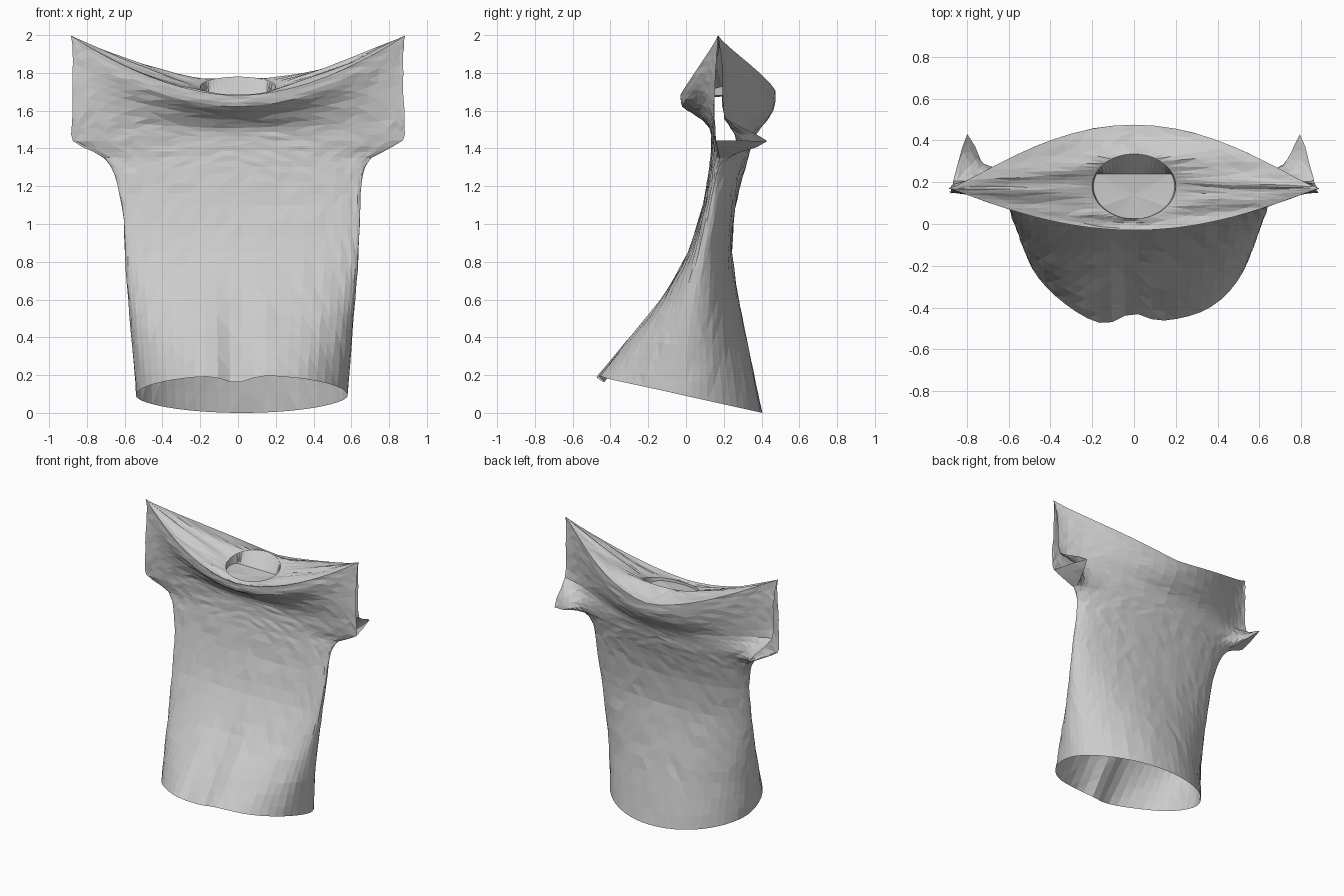
import bpy, bmesh, math, random
from mathutils import Vector

random.seed(4)
if "Cube" in bpy.data.objects:
    bpy.data.objects.remove(bpy.data.objects["Cube"])

cloth = bpy.data.materials.new("light_grey_cloth")
cloth.use_nodes = True
grey = (0.6, 0.6, 0.6, 1)
cloth.diffuse_color = grey
cloth.node_tree.nodes["Principled BSDF"].inputs["Base Color"].default_value = grey

N = 56      # points around each ring
STEPS = 3   # rings between key rings

# Key rings: half width, side y, side z, front y, front z, back y, back z, curve power, cuff flare
RINGS = [
    (.56, .00, .09, -.49, .20, .405, .00, .95, 0),
    (.58, .01, .36, -.33, .38, .33, .35, .9, 0),
    (.60, .04, .60, -.14, .60, .28, .60, .8, 0),
    (.62, .08, .85, .01, .85, .245, .85, .8, 0),
    (.63, .13, 1.10, .09, 1.10, .26, 1.08, .8, 0),
    (.655, .16, 1.26, .12, 1.27, .30, 1.25, .9, 0),
    (.71, .18, 1.35, .13, 1.36, .33, 1.35, 1.2, .03),
    (.88, .16, 1.44, .135, 1.44, .35, 1.43, 1.7, .28),
    (.885, .15, 1.56, .125, 1.51, .38, 1.49, 2.1, .06),
    (.88, .155, 1.75, .06, 1.57, .44, 1.56, 2.2, .04),
    (.88, .165, 1.90, -.02, 1.62, .47, 1.63, 2.3, .02),
    (.89, .17, 2.00, -.03, 1.68, .475, 1.70, 2.3, 0),
]
CUFF = 7 * STEPS


def spline(i, t):
    """Smoothly blend key ring i into the next one."""
    a, b, c, d = (RINGS[min(max(i + k, 0), len(RINGS) - 1)] for k in (-1, 0, 1, 2))
    return [q + (r - q) * t + .5 * t * (1 - t) * ((1 - t) * (r - p - 2 * (r - q))
            - t * (s - q - 2 * (r - q))) * .6 for p, q, r, s in zip(a, b, c, d)]


def ring_point(key, j):
    w, ys, zs, yf, zf, yb, zb, power, flare = key
    ang = 2 * math.pi * j / N
    s, c = math.sin(ang), math.cos(ang)
    side = abs(s)
    back = c > 1e-6
    yc, zc = (yb, zb) if back else (yf, zf)
    # The front hangs flatter than the rounded back
    bend = abs(c) ** (power + .2 if back else power) if abs(c) > 1e-6 else 0
    if power < 1.1:
        lift = bend
    else:
        lift = 1 - side ** (1.5 if back else 1.8)
    x, y, z = w * s, ys + (yc - ys) * bend, zs + (zc - zs) * lift
    # Sleeve cuffs open towards the back
    pull = flare * side ** 9 * (1 if back else .5 if abs(c) < 1e-6 else 0)
    y += pull
    x -= math.copysign(.3 * pull, s)
    if zs < 1.3:
        x += .02 * min(1, (1.3 - zs) * 4)
        if not back:
            # Hanging folds in the lower front
            fade = max(0, 1 - zs / .8)
            groove = fade * math.exp(-((x + .01) / .09) ** 2)
            y += .07 * groove + .015 * fade * math.sin(11 * x) * abs(c)
            z -= .045 * groove
    return Vector((x, y, z))


bm = bmesh.new()
rows = []
last = (len(RINGS) - 1) * STEPS
for r in range(last + 1):
    i = min(r // STEPS, len(RINGS) - 2)
    key = spline(i, r / STEPS - i)
    row = []
    for j in range(N):
        p = ring_point(key, j)
        if 0 < r < last:
            p += Vector([random.uniform(-.003, .003) for _ in range(3)])
        row.append(bm.verts.new(p))
    rows.append(row)


def bridge(lower, upper, skip=()):
    for j in range(N):
        if j not in skip:
            k = (j + 1) % N
            bm.faces.new((lower[j], lower[k], upper[k], upper[j]))


# Body, underarms and chest; the sleeve ends stay open
quarter = N // 4
ends = (quarter, quarter - 1, 3 * quarter, 3 * quarter - 1)
for r in range(last):
    bridge(rows[r], rows[r + 1], ends if r >= CUFF else ())

# Taut shoulders running in to the neck opening
neck = []
for j in range(N):
    ang = 2 * math.pi * j / N
    c = math.cos(ang)
    rise = .055 * c if c > 0 else .04 * c
    neck.append(Vector((.2 * math.sin(ang), .18 + .155 * c, 1.725 + rise)))
ridge = outer = rows[-1]
for t in (.2, .4, .6, .8, 1):
    row = []
    for j in range(N):
        p = ridge[j].co.lerp(neck[j], t)
        p.z -= .06 * t * (1 - t) * (1 + .4 * math.sin(j * .9))
        if t < 1:
            p += Vector([random.uniform(-.003, .003) for _ in range(3)])
        row.append(bm.verts.new(p))
    bridge(outer, row)
    outer = row

# Collar lining and folded cloth inside the neck
lining = [bm.verts.new((p.x * .97, min(p.y, .24), min(p.z, 1.7) - .02)) for p in neck]
bridge(outer, lining)
middle = bm.verts.new((0, .14, 1.67))
for j in range(N):
    bm.faces.new((lining[j], lining[(j + 1) % N], middle))

bmesh.ops.triangulate(bm, faces=bm.faces[:])
bmesh.ops.recalc_face_normals(bm, faces=bm.faces[:])

mesh = bpy.data.meshes.new("shirt")
bm.to_mesh(mesh)
bm.free()
mesh.materials.append(cloth)
shirt = bpy.data.objects.new("shirt", mesh)
bpy.context.collection.objects.link(shirt)
